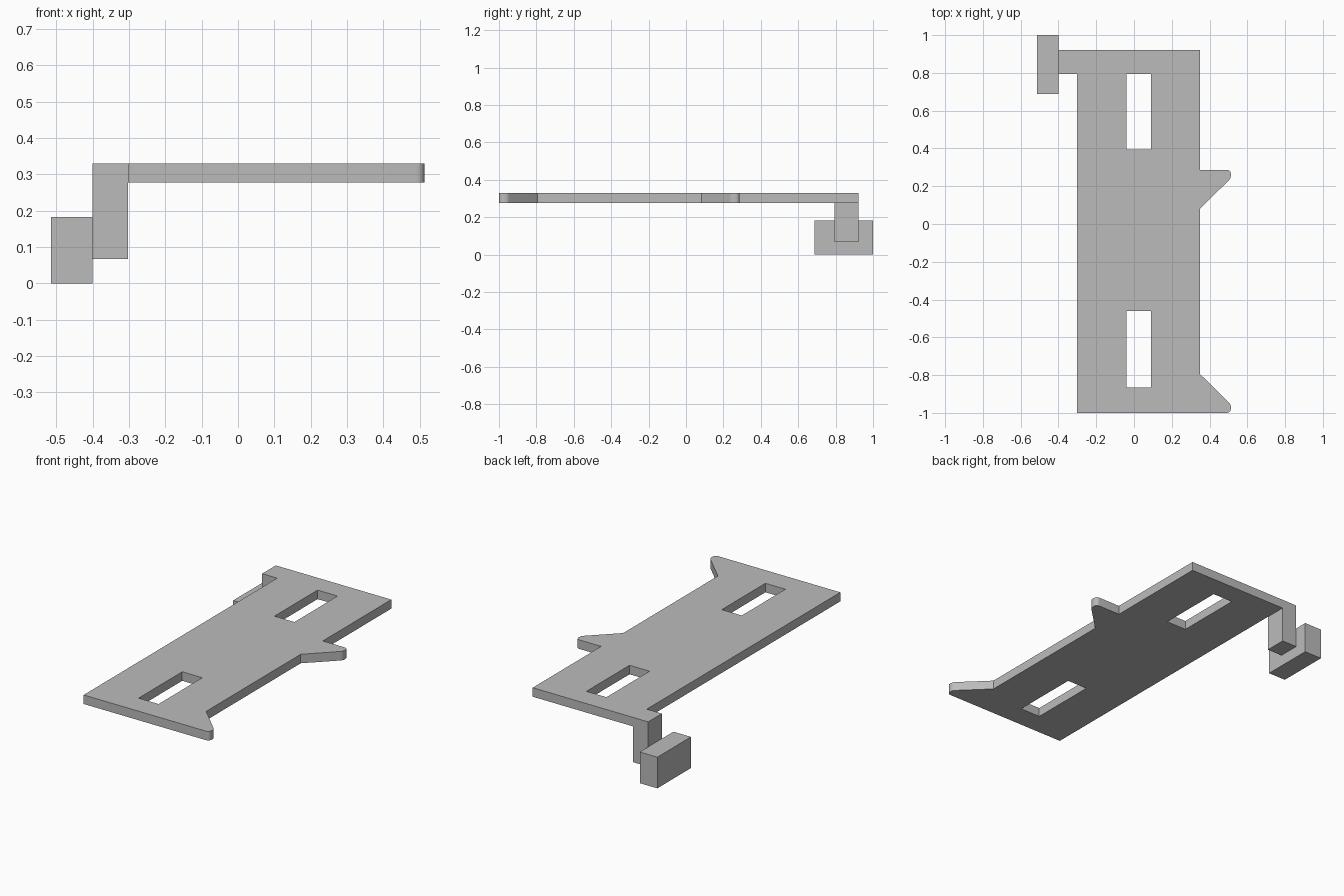
import bpy
import bmesh
from mathutils import Vector

cube = bpy.data.objects.get("Cube")
if cube:
    bpy.data.objects.remove(cube, do_unlink=True)

# One plain grey for the whole bracket
grey = bpy.data.materials.new("plain_grey")
grey.use_nodes = True
colour = (0.5, 0.5, 0.5, 1)
grey.diffuse_color = colour
grey.node_tree.nodes["Principled BSDF"].inputs["Base Color"].default_value = colour

PLATE_BOTTOM, PLATE_TOP = 0.277, 0.33


def add_object(name, bm):
    bmesh.ops.recalc_face_normals(bm, faces=bm.faces)
    mesh = bpy.data.meshes.new(name)
    bm.to_mesh(mesh)
    bm.free()
    mesh.materials.append(grey)
    obj = bpy.data.objects.new(name, mesh)
    bpy.context.collection.objects.link(obj)
    return obj


def rounded(before, corner, after, reach, steps=6):
    """Points that round a corner, starting and ending 'reach' away from it."""
    c = Vector(corner)
    a = c + (Vector(before) - c).normalized() * reach
    b = c + (Vector(after) - c).normalized() * reach
    ts = [i / steps for i in range(steps + 1)]
    return [tuple(a * (1 - t) ** 2 + c * 2 * t * (1 - t) + b * t * t) for t in ts]


def hook(flat_y, direction):
    """Pointed side hook: straight on one edge, sloping on the other."""
    root_flat = (0.35, flat_y)
    tip_flat = (0.513, flat_y)
    tip_slope = (0.513, flat_y + direction * 0.045)
    root_slope = (0.35, flat_y + direction * 0.205)
    tip = rounded(root_flat, tip_flat, tip_slope, 0.025)
    tip += rounded(tip_flat, tip_slope, root_slope, 0.016)
    return [root_flat] + tip + [root_slope]


def rectangle(x0, x1, y0, y1):
    return [(x0, y0), (x1, y0), (x1, y1), (x0, y1)]


def box(name, x, y, z):
    bm = bmesh.new()
    base = bm.faces.new([bm.verts.new((*p, z[0])) for p in rectangle(*x, *y)])
    top = bmesh.ops.extrude_face_region(bm, geom=[base])["geom"]
    verts = [v for v in top if isinstance(v, bmesh.types.BMVert)]
    bmesh.ops.translate(bm, verts=verts, vec=(0, 0, z[1] - z[0]))
    if base.is_valid is False or len(bm.faces) < 6:
        bm.faces.new([v for v in bm.verts if v not in verts])
    return add_object(name, bm)


# Flat plate with two side hooks, a corner tab and two slots
outline = [(-0.302, -1.0)] + hook(-1.0, 1)[1:]
outline += list(reversed(hook(0.287, -1)))
outline += [(0.35, 0.922), (-0.4, 0.922), (-0.4, 0.795), (-0.302, 0.795)]
slots = [rectangle(-0.04, 0.09, 0.395, 0.795), rectangle(-0.04, 0.09, -0.865, -0.46)]

bm = bmesh.new()
for loop in [outline] + slots:
    verts = [bm.verts.new((x, y, PLATE_BOTTOM)) for x, y in loop]
    for i, v in enumerate(verts):
        bm.edges.new((verts[i - 1], v))
bmesh.ops.triangle_fill(bm, use_beauty=True, edges=bm.edges[:], normal=(0, 0, 1))
bottom = bm.faces[:]
copy = bmesh.ops.extrude_face_region(bm, geom=bottom, use_keep_orig=True)["geom"]
raised = [g for g in copy if isinstance(g, bmesh.types.BMVert)]
bmesh.ops.translate(bm, verts=raised, vec=(0, 0, PLATE_TOP - PLATE_BOTTOM))
plate = add_object("plate", bm)

# Arm hanging from the corner tab, and the block on its outer side
box("hanging_arm", (-0.4, -0.302), (0.795, 0.922), (0.067, PLATE_BOTTOM))
box("end_block", (-0.514, -0.4), (0.688, 1.0), (0, 0.183))

# Smooth only the rounded hook tips
bpy.ops.object.select_all(action="DESELECT")
plate.select_set(True)
bpy.context.view_layer.objects.active = plate
bpy.ops.object.shade_smooth_by_angle(angle=0.5)
